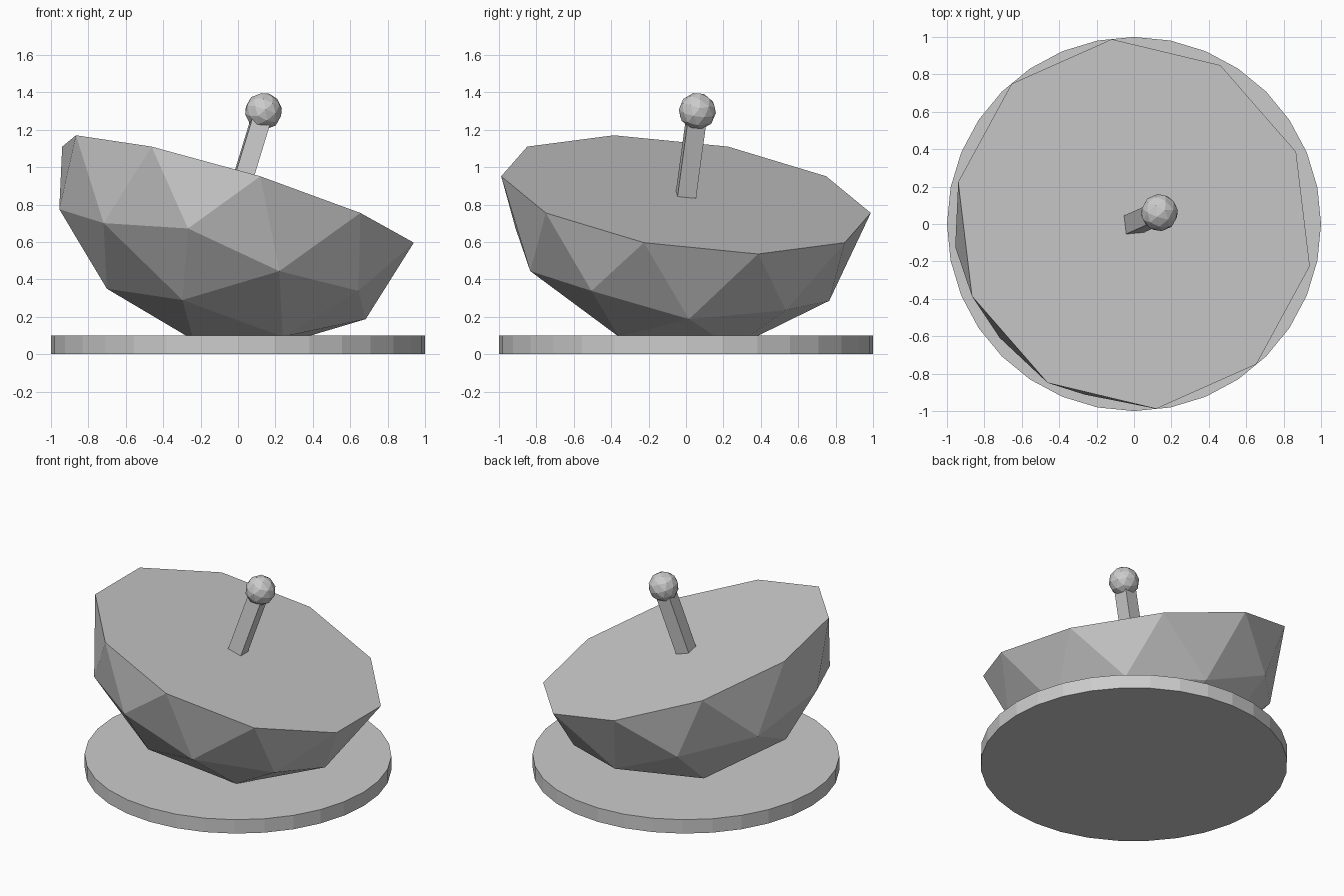
import bpy, bmesh
from math import radians
from mathutils import Matrix

if "Cube" in bpy.data.objects:
    bpy.data.objects.remove(bpy.data.objects["Cube"])

# Shared tilt of the bowl, stick and knob
TILT = (Matrix.Translation((0, 0, 0.853))
        @ Matrix.Rotation(radians(24), 4, 'Z')
        @ Matrix.Rotation(radians(18.5), 4, 'Y')
        @ Matrix.Rotation(radians(-18), 4, 'Z'))


def finish(bm, name, matrix=None):
    if matrix is not None:
        bm.transform(matrix)
    bmesh.ops.recalc_face_normals(bm, faces=bm.faces)
    mesh = bpy.data.meshes.new(name)
    bm.to_mesh(mesh)
    bm.free()
    obj = bpy.data.objects.new(name, mesh)
    bpy.context.collection.objects.link(obj)
    return obj


# Round base plate
bm = bmesh.new()
bmesh.ops.create_cone(bm, cap_ends=True, segments=32, radius1=1, radius2=1,
                      depth=0.1, matrix=Matrix.Translation((0, 0, 0.05)))
finish(bm, "base_plate")

# Tilted bowl: lower half of a squashed icosphere, capped flat
bm = bmesh.new()
bmesh.ops.create_icosphere(bm, subdivisions=2, radius=1,
                           matrix=Matrix.Diagonal((1, 1, 0.82, 1)))
bmesh.ops.delete(bm, geom=[v for v in bm.verts if v.co.z > 0.01], context='VERTS')
bmesh.ops.holes_fill(bm, edges=[e for e in bm.edges if e.is_boundary], sides=0)
finish(bm, "tilting_bowl", TILT)

# Square stick standing on the flat face
bm = bmesh.new()
bmesh.ops.create_cube(bm, size=1, matrix=Matrix.Translation((0, 0, 0.2))
                      @ Matrix.Diagonal((0.1, 0.1, 0.44, 1)))
finish(bm, "stick", TILT)

# Faceted knob on top of the stick
bm = bmesh.new()
bmesh.ops.create_icosphere(bm, subdivisions=2, radius=0.1,
                           matrix=Matrix.Translation((0, 0, 0.47)))
finish(bm, "knob", TILT)
